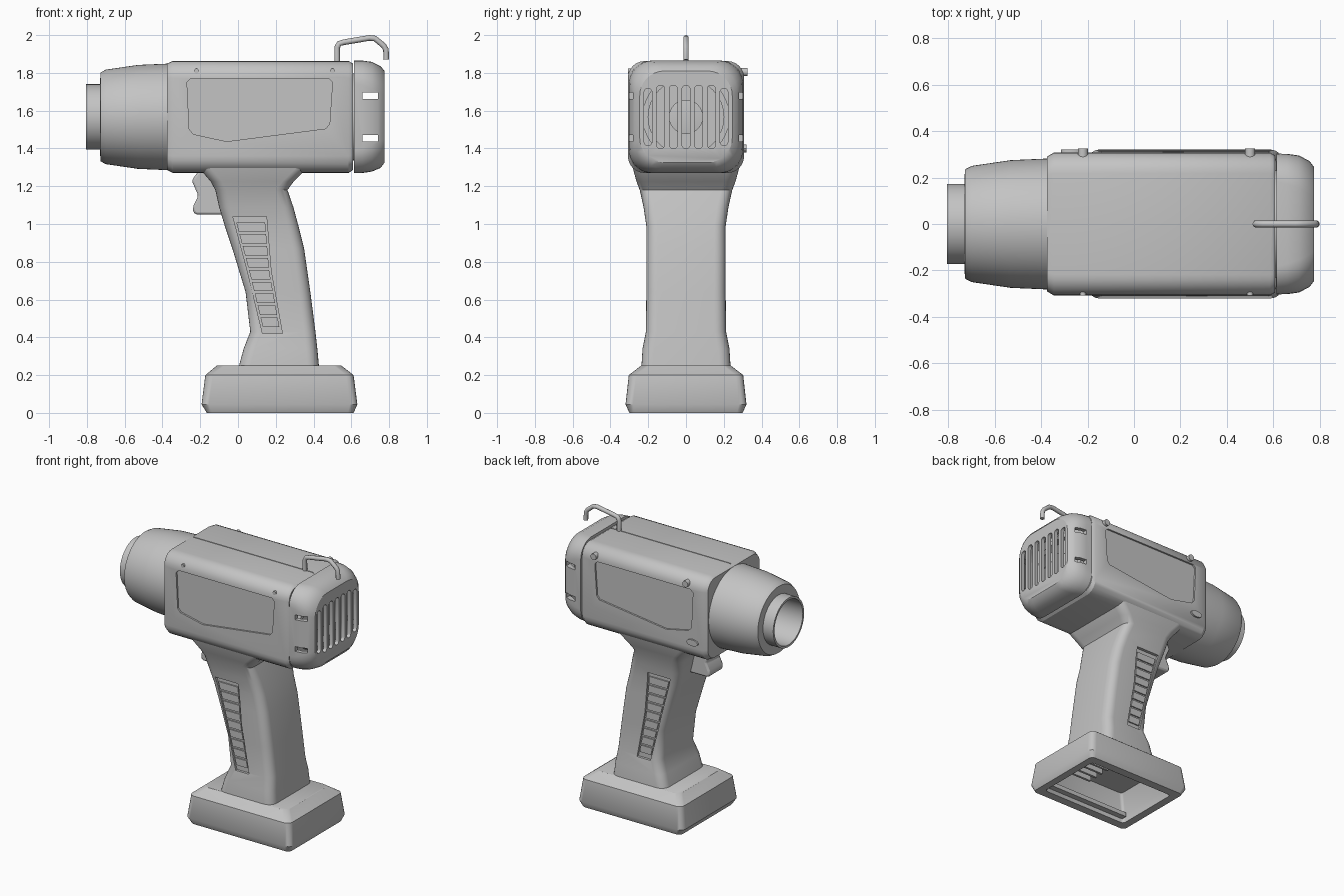
import bpy, bmesh, math
from mathutils import Vector, Matrix

if "Cube" in bpy.data.objects:
    bpy.data.objects.remove(bpy.data.objects["Cube"])

grey = bpy.data.materials.new("plain grey")
grey.use_nodes = True
grey.diffuse_color = (0.55, 0.55, 0.55, 1)
grey.node_tree.nodes["Principled BSDF"].inputs["Base Color"].default_value = (0.55, 0.55, 0.55, 1)
parts = []


def finish(bm, name):
    bmesh.ops.recalc_face_normals(bm, faces=bm.faces[:])
    mesh = bpy.data.meshes.new(name)
    bm.to_mesh(mesh)
    bm.free()
    mesh.materials.append(grey)
    ob = bpy.data.objects.new(name, mesh)
    bpy.context.collection.objects.link(ob)
    parts.append(ob)
    return ob


def loft(name, axis, sections, steps=6):
    """Rounded rectangles (position, a0, a1, b0, b1, radius) joined along an axis."""
    bm = bmesh.new()
    rings = []
    for pos, a0, a1, b0, b1, r in sections:
        ring = []
        corners = ((a1 - r, b1 - r), (a0 + r, b1 - r), (a0 + r, b0 + r), (a1 - r, b0 + r))
        for k, (ca, cb) in enumerate(corners):
            for i in range(steps + 1):
                t = (k + i / steps) * math.pi / 2
                a, b = ca + r * math.cos(t), cb + r * math.sin(t)
                ring.append(bm.verts.new((pos, a, b) if axis == "x" else (a, b, pos)))
        rings.append(ring)
    n = len(rings[0])
    for lo, hi in zip(rings, rings[1:]):
        for i in range(n):
            j = (i + 1) % n
            bm.faces.new((lo[i], lo[j], hi[j], hi[i]))
    bm.faces.new(rings[0])
    bm.faces.new(rings[-1])
    return finish(bm, name)


def prism(name, outline, y0, y1):
    """Outline in x and z, extruded along y."""
    bm = bmesh.new()
    face = bm.faces.new([bm.verts.new((x, y0, z)) for x, z in outline])
    ext = bmesh.ops.extrude_face_region(bm, geom=[face])["geom"]
    verts = [v for v in ext if isinstance(v, bmesh.types.BMVert)]
    bmesh.ops.translate(bm, verts=verts, vec=(0, y1 - y0, 0))
    return finish(bm, name)


def box(name, x0, x1, y0, y1, z0, z1):
    return prism(name, [(x0, z0), (x1, z0), (x1, z1), (x0, z1)], y0, y1)


def lathe(name, profile, z):
    """Profile of (x, radius) turned about a line along x."""
    bm = bmesh.new()
    vs = [bm.verts.new((x, 0, z + r)) for x, r in profile]
    es = [bm.edges.new(p) for p in zip(vs, vs[1:])]
    bmesh.ops.spin(bm, geom=vs + es, cent=(0, 0, z), axis=(1, 0, 0),
                   angle=2 * math.pi, steps=64)
    bmesh.ops.remove_doubles(bm, verts=bm.verts[:], dist=0.0005)
    return finish(bm, name)


def pin(name, x, y, z, r, depth, stretch=1):
    bm = bmesh.new()
    turn = Matrix.Translation((x, y, z)) @ Matrix.Diagonal((stretch, 1, 1, 1)) \
        @ Matrix.Rotation(math.pi / 2, 4, "X")
    bmesh.ops.create_cone(bm, cap_ends=True, segments=20, radius1=r, radius2=r,
                          depth=depth, matrix=turn)
    return finish(bm, name)


def cut(target, cutters):
    for c in cutters:
        mod = target.modifiers.new("cut", "BOOLEAN")
        mod.operation, mod.solver, mod.object = "DIFFERENCE", "EXACT", c
        bpy.context.view_layer.objects.active = target
        bpy.ops.object.modifier_apply(modifier=mod.name)
        parts.remove(c)
        bpy.data.objects.remove(c)


MID = 1.567  # height of the barrel axis

# Main housing with recessed side panels and a top seam
body = loft("housing", "x", [
    (-0.375, -0.29, 0.29, 1.285, 1.85, 0.08),
    (-0.345, -0.308, 0.308, 1.27, 1.863, 0.09),
    (0.585, -0.308, 0.308, 1.27, 1.863, 0.09),
    (0.608, -0.295, 0.295, 1.285, 1.85, 0.08)])
panel = [(-0.27, 1.75), (-0.25, 1.77), (0.48, 1.77), (0.5, 1.75), (0.485, 1.53),
         (0.465, 1.505), (-0.06, 1.437), (-0.235, 1.475), (-0.258, 1.5)]
cut(body, [prism("panel_cut", panel, s * 0.296, s * 0.4) for s in (-1, 1)]
    + [box("seam_cut", -0.4, 0.65, -0.003, 0.003, 1.857, 1.9)])

# Nozzle shroud and open tip
lathe("nozzle", [(-0.37, 0), (-0.37, 0.282), (-0.53, 0.275), (-0.7, 0.25), (-0.728, 0.235),
                 (-0.73, 0.19), (-0.725, 0.173), (-0.805, 0.173), (-0.805, 0.158),
                 (-0.42, 0.15), (-0.42, 0)], MID)

# Hollow rear cap with vents
cap = loft("rear_cap", "x", [
    (0.614, -0.303, 0.303, 1.27, 1.865, 0.12),
    (0.66, -0.302, 0.302, 1.27, 1.865, 0.13),
    (0.71, -0.295, 0.295, 1.278, 1.858, 0.14),
    (0.755, -0.272, 0.272, 1.297, 1.835, 0.14),
    (0.776, -0.245, 0.245, 1.325, 1.81, 0.13)], 8)
slots = [loft("cavity", "x", [(0.6, -0.275, 0.275, 1.3, 1.835, 0.11),
                              (0.69, -0.27, 0.27, 1.305, 1.83, 0.11),
                              (0.75, -0.235, 0.235, 1.335, 1.8, 0.11)])]
for i in range(-3, 4):
    y, h = i * 0.067, 0.15 if abs(i) == 3 else 0.167
    slots.append(loft("slot", "x", [(x, y - 0.021, y + 0.021, MID - h, MID + h, 0.018)
                                    for x in (0.72, 0.85)], 3))
for z in (1.455, 1.68):
    slots.append(box("side_slot", 0.66, 0.74, -0.5, 0.5, z - 0.017, z + 0.017))
cut(cap, slots)

# Fan mount seen through the vents
lathe("fan_ring", [(0.6, 0.23), (0.645, 0.23), (0.645, 0.2), (0.6, 0.2)], MID)
lathe("fan_hub", [(0.6, 0.09), (0.65, 0.09), (0.655, 0.05), (0.655, 0)], MID)

# Handle
handle = loft("handle", "z", [(z, a, b, -h, h, r) for z, a, b, h, r in (
    (0.23, 0.0, 0.43, 0.237, 0.06), (0.34, 0.03, 0.42, 0.23, 0.06),
    (0.43, 0.065, 0.41, 0.212, 0.06), (0.64, 0.04, 0.383, 0.21, 0.06),
    (0.87, -0.03, 0.35, 0.21, 0.06), (0.99, -0.07, 0.32, 0.21, 0.06),
    (1.09, -0.1, 0.293, 0.225, 0.06), (1.18, -0.12, 0.262, 0.245, 0.06),
    (1.225, -0.145, 0.295, 0.262, 0.06), (1.29, -0.2, 0.36, 0.28, 0.06),
    (1.4, -0.25, 0.4, 0.3, 0.06))])


# Ribbed grip strips let into both sides
def strip_x(z):
    if z > 0.75:
        t = (z - 0.75) / 0.3
        return 0.05 - 0.08 * t, 0.175 - 0.025 * t
    t = (0.75 - z) / 0.33
    return 0.05 + 0.08 * t, 0.175 + 0.06 * t


levels = (1.04, 0.75, 0.42)
strip = [(strip_x(z)[0], z) for z in levels] + [(strip_x(z)[1], z) for z in levels[::-1]]
cut(handle, [prism("strip_cut", strip, s * 0.197, s * 0.3) for s in (-1, 1)])
for s, side in ((1, "back"), (-1, "front")):
    for i in range(9):
        z0 = 0.455 + i * 0.063
        z1 = z0 + 0.05
        (a, b), (c, d) = strip_x(z0), strip_x(z1)
        prism(side + "_grip_rib", [(a + 0.01, z0), (b - 0.01, z0), (d - 0.01, z1), (c + 0.01, z1)],
              s * 0.19, s * 0.206)

# Trigger
trigger = prism("trigger", [(-0.1, 1.3), (-0.21, 1.28), (-0.245, 1.23), (-0.21, 1.15), (-0.235, 1.1),
                            (-0.24, 1.07), (-0.225, 1.05), (-0.05, 1.05)], -0.08, 0.08)
bevel = trigger.modifiers.new("soft_edges", "BEVEL")
bevel.width, bevel.segments = 0.012, 2

# Hollow battery foot
foot = loft("battery_foot", "z", [
    (0.0, -0.165, 0.612, -0.3, 0.3, 0.03), (0.045, -0.193, 0.632, -0.32, 0.32, 0.04),
    (0.2, -0.173, 0.612, -0.303, 0.303, 0.04), (0.252, -0.11, 0.545, -0.235, 0.235, 0.04)], 4)
cut(foot, [loft("foot_cut", "z", [(-0.05, -0.11, 0.56, -0.24, 0.24, 0.02),
                                  (0.06, -0.11, 0.56, -0.24, 0.24, 0.02),
                                  (0.19, -0.06, 0.5, -0.2, 0.2, 0.02)], 3)])
for s, side in ((1, "back"), (-1, "front")):
    box(side + "_foot_rail", -0.1, 0.55, s * 0.2, s * 0.25, 0.03, 0.06)
for i in range(4):
    y = -0.09 + i * 0.06
    box("battery_contact", 0.3, 0.46, y - 0.008, y + 0.008, 0.1, 0.2)

# Screws and side button
for x in (-0.22, 0.5):
    pin("front_screw", x, -0.295, 1.81, 0.013, 0.026)
    pin("back_screw", x, 0.3, 1.805, 0.022, 0.05)
pin("side_button", -0.27, 0.3, 1.4, 0.022, 0.04, 2)

# Hanging hook, bent from wire
curve = bpy.data.curves.new("hook_wire", "CURVE")
curve.dimensions = "3D"
curve.bevel_depth, curve.bevel_resolution, curve.use_fill_caps = 0.015, 3, True
path = [(0.525, 1.84), (0.525, 1.935), (0.535, 1.955), (0.56, 1.962), (0.695, 1.985),
        (0.725, 1.982), (0.77, 1.945), (0.783, 1.925), (0.785, 1.87)]
line = curve.splines.new("POLY")
line.points.add(len(path) - 1)
for p, (x, z) in zip(line.points, path):
    p.co = (x, 0, z, 1)
curve.materials.append(grey)
hook = bpy.data.objects.new("hanging_hook", curve)
bpy.context.collection.objects.link(hook)

# Smooth shading with crisp edges
bpy.ops.object.select_all(action="DESELECT")
for ob in parts:
    ob.select_set(True)
bpy.context.view_layer.objects.active = body
bpy.ops.object.shade_smooth_by_angle(angle=math.radians(32))
